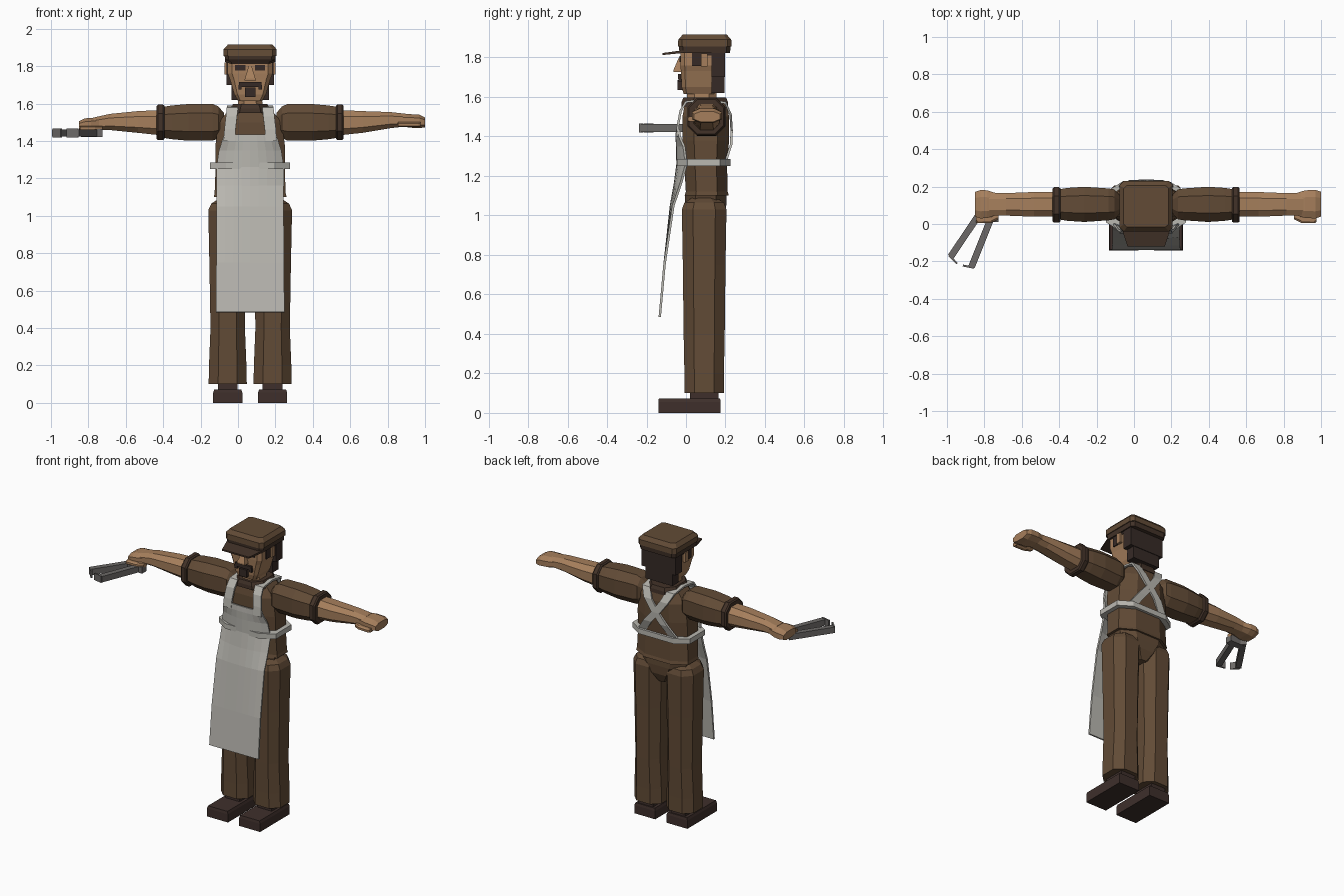
import bpy, bmesh, math
from mathutils import Vector

if "Cube" in bpy.data.objects:
    bpy.data.objects.remove(bpy.data.objects["Cube"])

CX, CY = 0.065, 0.095          # body axis (the tool hand shifts it off centre)


def mat(name, rgb):
    m = bpy.data.materials.new(name)
    m.diffuse_color = [((c / 255 + .055) / 1.055) ** 2.4 for c in rgb] + [1]
    m.use_nodes = True
    m.node_tree.nodes["Principled BSDF"].inputs["Base Color"].default_value = m.diffuse_color
    return m


BROWN = mat("brown_cloth", (98, 75, 54))
TRIM = mat("dark_trim", (66, 50, 40))
SKIN = mat("skin", (166, 127, 92))
HAIR = mat("dark_hair", (54, 42, 38))
SHOE = mat("shoe_leather", (62, 47, 43))
APRON = mat("apron_cloth", (186, 184, 177))
IRON = mat("iron", (108, 105, 103))


def add(name, verts, faces, m, solid=0):
    me = bpy.data.meshes.new(name)
    me.from_pydata(verts, [], faces)
    bm = bmesh.new()
    bm.from_mesh(me)
    bmesh.ops.recalc_face_normals(bm, faces=bm.faces)
    bm.to_mesh(me)
    bm.free()
    me.materials.append(m)
    ob = bpy.data.objects.new(name, me)
    bpy.context.collection.objects.link(ob)
    if solid:
        mod = ob.modifiers.new("thickness", 'SOLIDIFY')
        mod.thickness, mod.offset = solid, 0
    return ob


def loft(name, rings, m, axis='z', c=.5):
    """Rings (pos, c1, c2, h1, h2): chamfered rectangles, plain ones if c is 1."""
    if c == 1:
        shape = [(1, 1), (-1, 1), (-1, -1), (1, -1)]
    else:
        shape = [(1, c), (c, 1), (-c, 1), (-1, c), (-1, -c), (-c, -1), (c, -1), (1, -c)]
    n, verts, faces = len(shape), [], []
    for p, c1, c2, h1, h2 in rings:
        for a, b in shape:
            u, v = c1 + a * h1, c2 + b * h2
            verts.append({'z': (u, v, p), 'x': (p, u, v), 'y': (u, p, v)}[axis])
    for r in range(len(rings) - 1):
        for i in range(n):
            j = (i + 1) % n
            faces.append((r * n + i, r * n + j, r * n + n + j, r * n + n + i))
    last = (len(rings) - 1) * n
    faces += [tuple(range(n)), tuple(range(last, last + n))]
    return add(name, verts, faces, m)


def box(name, x0, x1, y0, y1, z0, z1, m):
    cx, cy, hx, hy = (x0 + x1) / 2, (y0 + y1) / 2, (x1 - x0) / 2, (y1 - y0) / 2
    return loft(name, [(z0, cx, cy, hx, hy), (z1, cx, cy, hx, hy)], m, c=1)


def sheet(name, rows, m, solid):
    """Thin cloth or strip from rows of points."""
    n = len(rows[0])
    faces = [(r * n + i, r * n + i + 1, r * n + n + i + 1, r * n + n + i)
             for r in range(len(rows) - 1) for i in range(n - 1)]
    return add(name, [p for row in rows for p in row], faces, m, solid)


def bar(name, p, q, w, h, m):
    """Flat horizontal bar from p to q."""
    p, q = Vector(p), Vector(q)
    s = (q - p).cross(Vector((0, 0, 1))).normalized() * w / 2
    u = Vector((0, 0, h / 2))
    v = [e + a * s + b * u for e in (p, q) for a, b in ((1, 1), (-1, 1), (-1, -1), (1, -1))]
    f = [(0, 1, 2, 3), (4, 5, 6, 7)] + [(i, (i + 1) % 4, (i + 1) % 4 + 4, i + 4) for i in range(4)]
    return add(name, v, f, m)


# torso and pelvis
loft("shirt", [(z, CX, y, hx, hy) for z, y, hx, hy in (
    (1.10, .105, .195, .112), (1.12, .105, .19, .106), (1.25, .1, .185, .108),
    (1.38, .1, .185, .118), (1.50, .1, .17, .118), (1.57, .1, .11, .105))], BROWN)
loft("pelvis", [(z, CX, .1, hx, hy) for z, hx, hy in (
    (.94, .04, .07), (1.0, .11, .098), (1.06, .165, .105), (1.11, .18, .105))], BROWN)
loft("collar", [(1.55, CX, CY, .115, .118), (1.575, CX, CY, .105, .117),
                (1.597, CX, CY, .092, .108)], TRIM)
loft("neck", [(1.55, CX, .08, .068, .075), (1.66, CX, .08, .062, .075)], SKIN)

# head and face
loft("head", [(z, CX, (a + b) / 2, h, (b - a) / 2) for z, h, a, b in (
    (1.615, .065, -.012, .14), (1.65, .085, -.022, .17), (1.73, .108, -.026, .185),
    (1.76, .12, -.028, .185), (1.85, .12, -.028, .185))], SKIN, c=.8)
loft("nose", [(1.725, CX, -.04, .03, .024), (1.735, CX, -.04, .028, .024),
              (1.80, CX, -.028, .008, .008)], SKIN, c=1)
box("moustache", CX - .06, CX + .06, -.04, -.01, 1.69, 1.715, HAIR)
box("goatee", CX - .028, CX + .028, -.044, -.01, 1.635, 1.685, HAIR)
box("hair_back", CX - .127, CX + .127, .13, .198, 1.70, 1.84, HAIR)
box("hair_nape", CX - .1, CX + .1, .13, .194, 1.62, 1.71, HAIR)
for s in (-1, 1):
    def sx(a, b):
        return sorted((CX + s * a, CX + s * b))
    box("eye", *sx(.026, .08), -.033, -.02, 1.778, 1.806, HAIR)
    box("moustache_end", *sx(.045, .063), -.039, -.01, 1.675, 1.70, HAIR)
    box("sideburn", *sx(.1, .126), .03, .075, 1.757, 1.84, HAIR)
    box("ear", *sx(.1, .136), .075, .108, 1.755, 1.82, SKIN)
    box("hair_side", *sx(.1, .124), .075, .14, 1.81, 1.84, HAIR)

# cap
loft("cap_band", [(1.823, CX, CY, .134, .128), (1.865, CX, CY, .137, .132)], TRIM, c=.85)
loft("cap_crown", [(1.855, CX, CY, .142, .136), (1.89, CX, CY, .142, .134),
                   (1.915, CX, CY, .12, .112)], BROWN, c=.85)
loft("cap_brim", [(-.01, CX, 1.83, .135, .007), (-.12, CX, 1.817, .1, .005)], TRIM, 'y', 1)

for s in (-1, 1):
    # leg and shoe
    lx = CX + s * .12
    loft("trouser_leg", [(z, lx, .092, hx, hy) for z, hx, hy in (
        (.10, .102, .1), (.2, .1, .1), (.4, .092, .104), (.75, .098, .108),
        (1.03, .104, .113), (1.065, .088, .1), (1.09, .05, .06))], BROWN)
    box("ankle", lx - .053, lx + .053, .02, .165, .05, .11, SHOE)
    loft("shoe", [(0, lx, .0175, .078, .158), (.055, lx, .0175, .078, .158),
                  (.072, lx, .0175, .072, .155)], SHOE, c=1)

    # sleeve, cuff
    loft("sleeve", [(CX + s * d, .105, 1.5, hy, hz) for d, hy, hz in (
        (.14, .05, .05), (.17, .08, .085), (.2, .085, .098), (.33, .094, .098),
        (.42, .088, .09), (.47, .08, .082))], BROWN, 'x')
    loft("cuff", [(CX + s * d, .102, 1.5, h, h) for d, h in (
        (.458, .088), (.466, .095), (.492, .095), (.5, .088))], TRIM, 'x')

    # forearm and hand; the left-hand side of the view is curled round the tool
    grip = s < 0
    drop = .02 if grip else 0
    loft("forearm", [(CX + s * d, .105, z, hy, hz) for d, z, hy, hz in (
        (.47, 1.498, .066, .068), (.6, 1.502, .066, .058),
        (.75, 1.512 - drop / 2, .06, .043), (.84, 1.512 - drop, .06, .033))], SKIN, 'x')
    end = .915 if grip else .935
    loft("hand", [(CX + s * d, .106, z - drop, hy, hz) for d, z, hy, hz in (
        (.79, 1.512, .055, .028), (.85, 1.508, .074, .036),
        (end - .03, 1.505, .076, .036), (end, 1.5, .066, .026))], SKIN, 'x')
    loft("thumb", [(CX + s * d, y, 1.488 - drop, .02, .013) for d, y in (
        (.79, .045), (.83, .026), (.9, .024), (.91, .03))], SKIN, 'x')

    # shoulder strap, crossing on the back
    path = [(.112, -.045, 1.40), (.108, -.04, 1.46), (.1, -.027, 1.53), (.095, .0, 1.575),
            (.092, .1, 1.585), (.09, .2, 1.57), (.06, .226, 1.51), (0, .231, 1.43),
            (-.06, .229, 1.36), (-.125, .2, 1.27)]
    sheet("apron_strap", [[(CX + s * x - w, y, z), (CX + s * x + w, y, z)]
                          for x, y, z in path for w in (.03,)], APRON, .012)

# apron: (height, y at middle, half width, wrap round the body)
rows = [(.485, -.133, .183, 0), (.75, -.109, .181, .0), (1.05, -.076, .178, .012),
        (1.16, -.056, .178, .03), (1.26, -.043, .178, .045), (1.35, -.045, .165, .035),
        (1.40, -.047, .15, .015), (1.435, -.045, .138, .008)]
sheet("apron", [[(CX + w * t / 4, y + k * (t / 4) ** 2, z) for t in range(-4, 5)]
                for z, y, w, k in rows], APRON, .012)
loft("apron_belt", [(1.25, CX, .09, .214, .136), (1.285, CX, .09, .214, .136)], APRON, c=.6)

# tongs
Z = 1.443
box("tongs_hinge", -.84, -.725, .012, .06, 1.422, 1.464, IRON)
bar("tongs_arm", (-.815, .07, Z), (-.98, -.175, Z), .036, .04, IRON)
bar("tongs_arm", (-.765, .03, Z), (-.868, -.228, Z), .036, .04, IRON)
bar("tongs_tip", (-.988, -.168, Z), (-.945, -.212, Z), .01, .046, IRON)
bar("tongs_tip", (-.855, -.234, Z), (-.915, -.222, Z), .01, .046, IRON)
